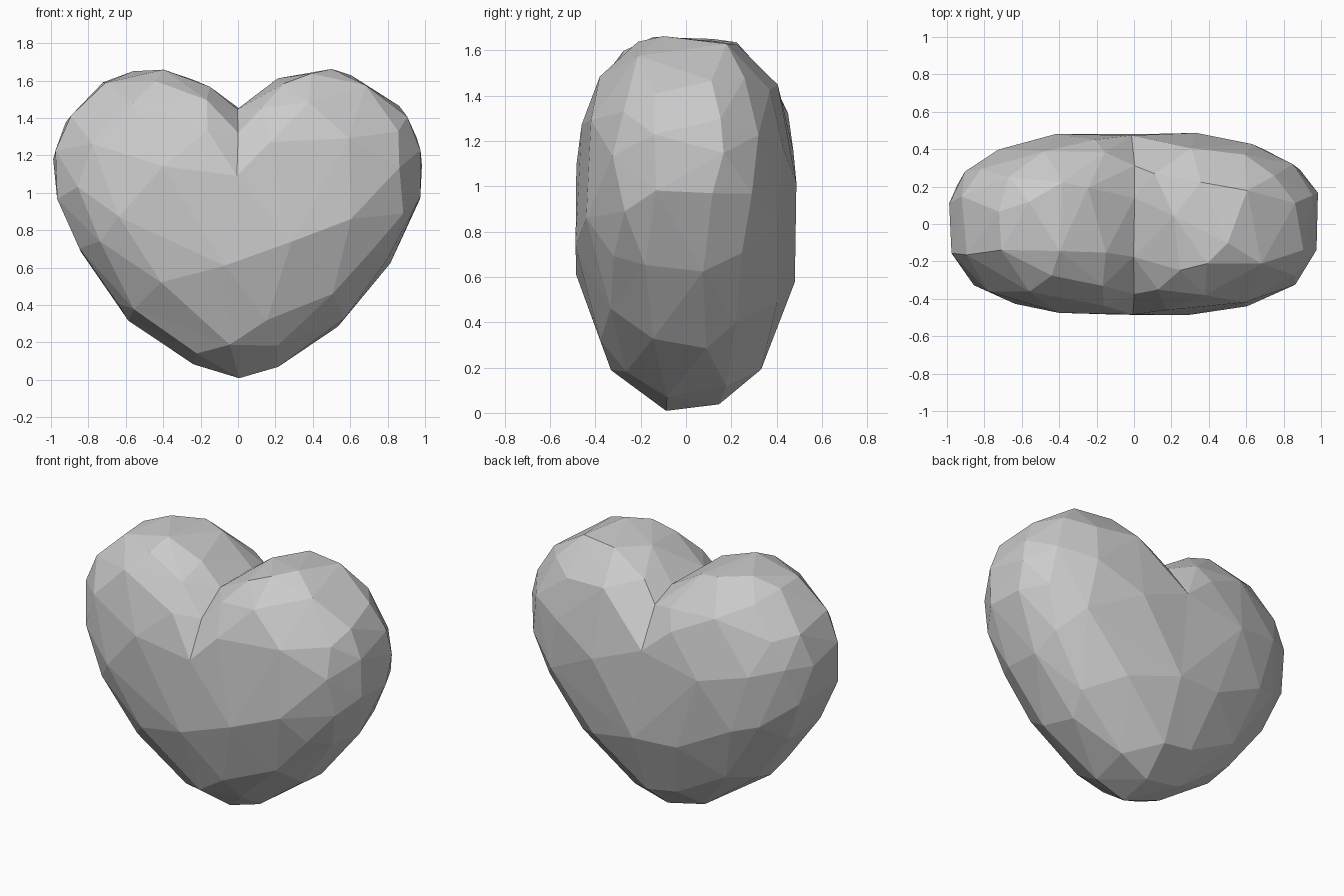
import bpy
import bmesh
from math import atan2, cos, hypot, radians
from mathutils import Euler, Vector

cube = bpy.data.objects.get("Cube")
if cube:
    bpy.data.objects.remove(cube, do_unlink=True)

# Half outline of the heart, from the notch round to the tip (x, z)
OUTLINE = [(0, 1.45), (0.33, 1.65), (0.47, 1.665), (0.69, 1.61), (0.85, 1.48),
           (0.94, 1.37), (0.99, 1.22), (0.985, 1.0), (0.92, 0.82), (0.74, 0.54),
           (0.41, 0.2), (0.13, 0.04), (0, 0.01)]
CENTRE_Z = 0.85
HALF_DEPTH = 0.495
FACETS = 200

POLAR = [(atan2(x, z - CENTRE_Z), hypot(x, z - CENTRE_Z)) for x, z in OUTLINE]


def outline_radius(angle):
    """Distance from the centre to the outline, angle measured from up."""
    for (a0, r0), (a1, r1) in zip(POLAR, POLAR[1:]):
        if angle <= a1:
            return r0 + (r1 - r0) * (angle - a0) / (a1 - a0)
    return POLAR[-1][1]


def to_heart(p):
    """Move a point of the unit sphere onto the puffed heart."""
    p = p.normalized()
    rho = hypot(p.x, p.z)
    angle = atan2(abs(p.x), p.z)
    # Puffed lobes and sides, rounder towards the tip
    fullness = 2.6 - 0.5 * max(0, -cos(angle))
    scale = outline_radius(angle) * rho ** (2 / fullness) / max(rho, 1e-6)
    depth = HALF_DEPTH * abs(p.y) ** (2 / fullness)
    return Vector((p.x * scale, depth if p.y > 0 else -depth,
                   CENTRE_Z + p.z * scale))


# Ball, turned so that the facets differ from side to side
bm = bmesh.new()
turn = Euler((radians(25), radians(12), radians(40))).to_matrix().to_4x4()
bmesh.ops.create_icosphere(bm, subdivisions=4, radius=1, matrix=turn)

# Edge loop down the middle for the crease
cut = bmesh.ops.bisect_plane(bm, geom=bm.verts[:] + bm.edges[:] + bm.faces[:],
                             dist=0.05, use_snap_center=True,
                             plane_co=(0, 0, 0), plane_no=(1, 0, 0))
seam = [g for g in cut["geom_cut"] if isinstance(g, bmesh.types.BMVert)]
bmesh.ops.remove_doubles(bm, verts=seam, dist=0.06)

for v in bm.verts:
    v.co = to_heart(v.co)
bmesh.ops.triangulate(bm, faces=bm.faces[:])
bmesh.ops.recalc_face_normals(bm, faces=bm.faces[:])

mesh = bpy.data.meshes.new("heart")
bm.to_mesh(mesh)
bm.free()
heart = bpy.data.objects.new("heart", mesh)
bpy.context.collection.objects.link(heart)

# Broad irregular facets
facets = heart.modifiers.new("facets", "DECIMATE")
facets.ratio = FACETS / len(mesh.polygons)

# Plain grey colour
grey = bpy.data.materials.new("light grey")
grey.use_nodes = True
colour = (0.6, 0.6, 0.6, 1)
grey.diffuse_color = colour
grey.node_tree.nodes["Principled BSDF"].inputs["Base Color"].default_value = colour
mesh.materials.append(grey)
